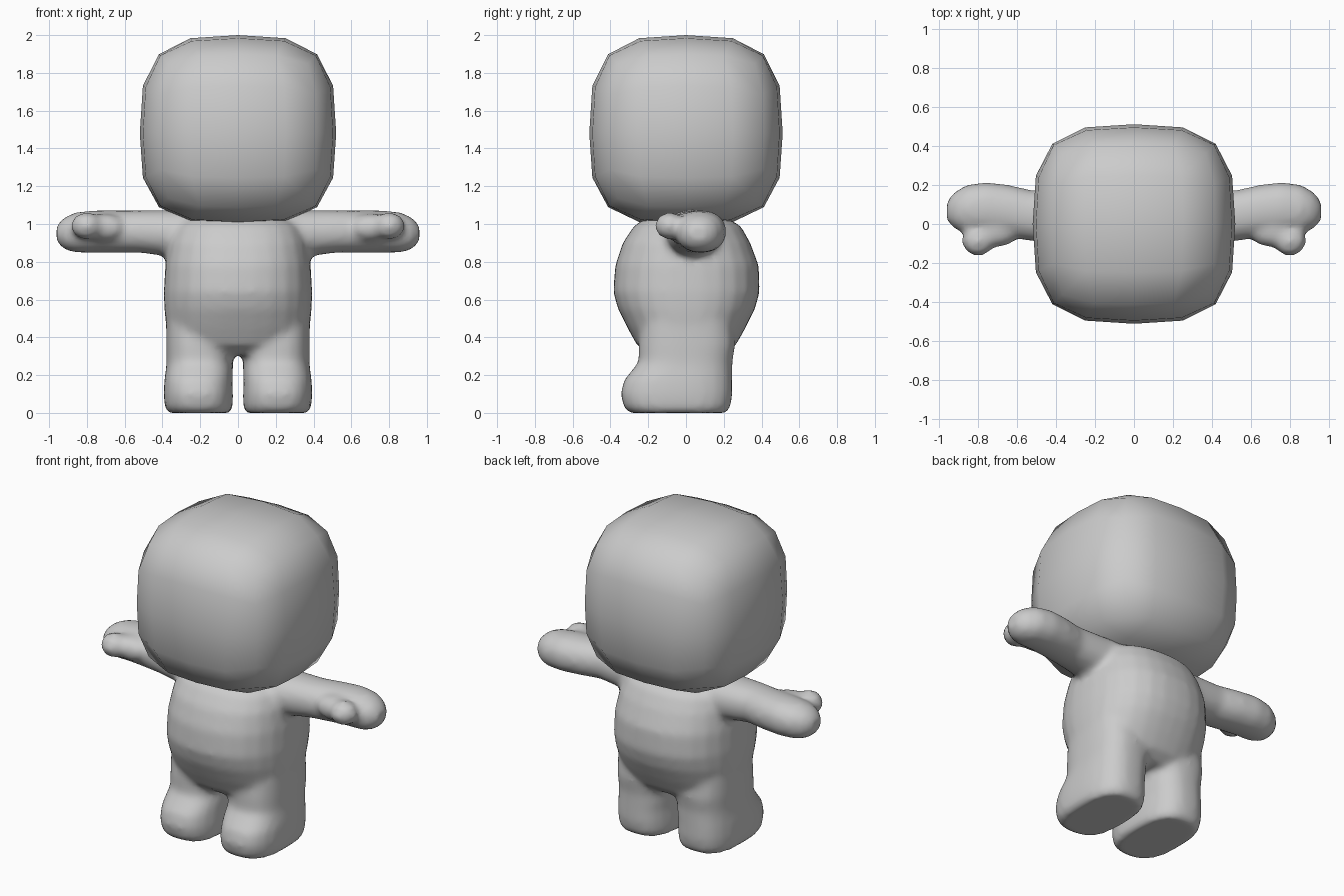
import bpy, bmesh, math
from mathutils import Matrix, Vector

if "Cube" in bpy.data.objects:
    bpy.data.objects.remove(bpy.data.objects["Cube"])

grey = bpy.data.materials.new("plain_grey")
grey.diffuse_color = (0.6, 0.6, 0.6, 1)
grey.use_nodes = True
grey.node_tree.nodes["Principled BSDF"].inputs["Base Color"].default_value = grey.diffuse_color


def finish(bm, name):
    bmesh.ops.recalc_face_normals(bm, faces=bm.faces)
    me = bpy.data.meshes.new(name)
    bm.to_mesh(me)
    bm.free()
    me.materials.append(grey)
    me.shade_smooth()
    ob = bpy.data.objects.new(name, me)
    bpy.context.collection.objects.link(ob)
    return ob


def loft(bm, rings, power, n=28):
    """Closed tube through rings of (centre, axis u, axis v)."""
    loops = []
    for c, u, v in rings:
        loop = []
        for i in range(n):
            a = math.tau * i / n
            ca, sa = math.cos(a), math.sin(a)
            k = (abs(ca) ** power + abs(sa) ** power) ** (-1 / power)
            loop.append(bm.verts.new(c + u * ca * k + v * sa * k))
        loops.append(loop)
    for a, b in zip(loops, loops[1:]):
        for i in range(n):
            bm.faces.new((a[i], a[(i + 1) % n], b[(i + 1) % n], b[i]))
    bm.faces.new(loops[0][::-1])
    bm.faces.new(loops[-1])


def upright(z, cx, rx, y0, y1):
    return (Vector((cx, (y0 + y1) / 2, z)), Vector((rx, 0, 0)),
            Vector((0, (y1 - y0) / 2, 0)))


def blob(bm, centre, radii):
    bmesh.ops.create_uvsphere(bm, u_segments=20, v_segments=12, radius=1,
                              matrix=Matrix.Translation(centre) @ Matrix.Diagonal((*radii, 1)))


# Head: a gridded cube rounded towards a soft box
bm = bmesh.new()
bmesh.ops.create_cube(bm, size=2)
bmesh.ops.subdivide_edges(bm, edges=bm.edges[:], cuts=3, use_grid_fill=True)
P = 3.2
for v in bm.verts:
    d = v.co / sum(abs(c) ** P for c in v.co) ** (1 / P)
    v.co = (d.x * 0.52, d.y * 0.512, 1.48 + d.z * (0.52 if d.z > 0 else 0.485))
    v.co.z = max(v.co.z, 1.0)
finish(bm, "head")

# Body: overlapping torso, legs and arms fused into one soft skin
bm = bmesh.new()
torso = [(0.31, 0.31, -0.19, 0.20), (0.36, 0.35, -0.26, 0.265),
         (0.45, 0.38, -0.31, 0.315), (0.55, 0.39, -0.36, 0.365),
         (0.64, 0.393, -0.385, 0.39), (0.78, 0.385, -0.375, 0.385),
         (0.90, 0.365, -0.335, 0.34), (0.99, 0.33, -0.275, 0.29),
         (1.04, 0.25, -0.20, 0.20)]
loft(bm, [upright(z, 0, rx, a, b) for z, rx, a, b in torso], 2.4)

leg = [(0.0, 0.205, 0.165, -0.30, 0.215), (0.03, 0.208, 0.18, -0.33, 0.235),
       (0.10, 0.21, 0.183, -0.345, 0.245), (0.17, 0.21, 0.18, -0.33, 0.245),
       (0.22, 0.205, 0.178, -0.29, 0.245), (0.27, 0.203, 0.175, -0.25, 0.245),
       (0.36, 0.20, 0.18, -0.25, 0.26), (0.48, 0.20, 0.18, -0.24, 0.25)]
arm = [(0.20, 0.03, 0.94, 0.16, 0.14), (0.34, 0.035, 0.95, 0.145, 0.125),
       (0.52, 0.042, 0.96, 0.130, 0.112), (0.64, 0.065, 0.96, 0.135, 0.112),
       (0.76, 0.080, 0.96, 0.135, 0.112), (0.86, 0.075, 0.955, 0.125, 0.106),
       (0.92, 0.070, 0.95, 0.095, 0.085), (0.96, 0.068, 0.95, 0.05, 0.045)]
for s in (-1, 1):
    loft(bm, [upright(z, s * cx, rx, a, b) for z, cx, rx, a, b in leg], 2.7)
    loft(bm, [(Vector((s * x, y, z)), Vector((0, ry, 0)), Vector((0, 0, rz)))
              for x, y, z, ry, rz in arm], 2.2)
    # thumb
    blob(bm, (s * 0.80, -0.085, 0.99), (0.085, 0.08, 0.072))
    blob(bm, (s * 0.71, -0.04, 0.98), (0.12, 0.08, 0.075))
body = finish(bm, "body")

fuse = body.modifiers.new("fuse", 'REMESH')
fuse.mode = 'VOXEL'
fuse.voxel_size = 0.02
fuse.use_smooth_shade = True
soften = body.modifiers.new("soften", 'SMOOTH')
soften.factor = 0.5
soften.iterations = 7
